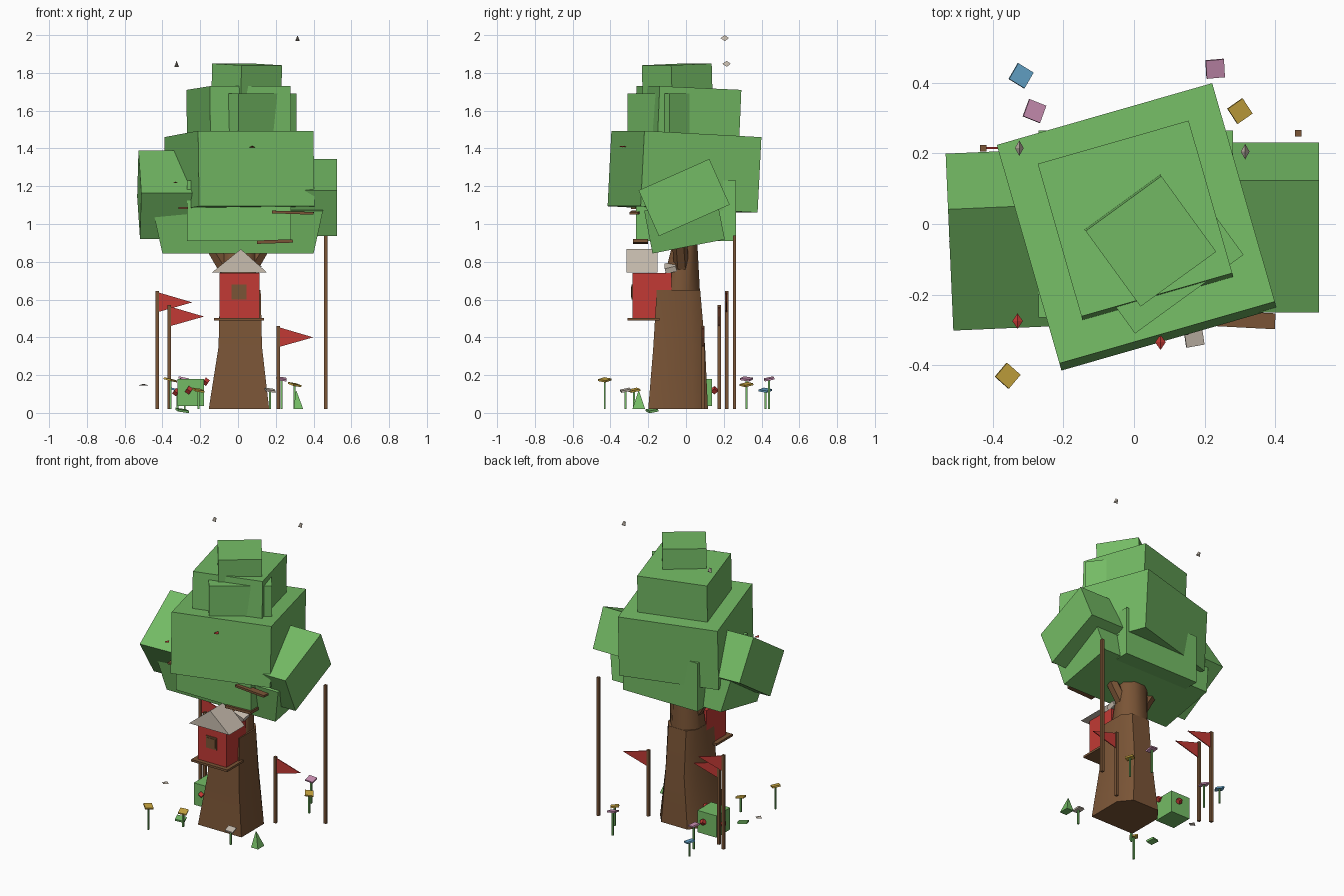
import bpy, math
from mathutils import Vector

if "Cube" in bpy.data.objects:
    bpy.data.objects.remove(bpy.data.objects["Cube"], do_unlink=True)


def material(name, rgb):
    m = bpy.data.materials.new(name)
    m.use_nodes = True
    m.diffuse_color = (*rgb, 1)
    m.node_tree.nodes["Principled BSDF"].inputs["Base Color"].default_value = (*rgb, 1)
    return m


LEAF = material("leaf green", (0.175, 0.50, 0.13))
WOOD = material("bark brown", (0.195, 0.09, 0.037))
RED = material("paint red", (0.54, 0.042, 0.035))
CREAM = material("roof cream", (0.58, 0.51, 0.43))
BLUE = material("petal blue", (0.13, 0.38, 0.60))
PINK = material("petal pink", (0.58, 0.27, 0.44))
YELLOW = material("petal yellow", (0.58, 0.38, 0.05))


def mesh(name, mat, verts, faces):
    me = bpy.data.meshes.new(name)
    me.from_pydata(verts, [], faces)
    me.materials.append(mat)
    ob = bpy.data.objects.new(name, me)
    bpy.context.collection.objects.link(ob)
    return ob


def place(ob, loc, rot):
    ob.location = loc
    ob.rotation_euler = [math.radians(a) for a in rot]


def box(name, mat, loc, size, rot=(0, 0, 0)):
    x, y, z = (s / 2 for s in size)
    verts = [(i * x, j * y, k * z) for k in (-1, 1) for i, j in ((-1, -1), (1, -1), (1, 1), (-1, 1))]
    faces = [(3, 2, 1, 0), (4, 5, 6, 7)] + [(i, (i + 1) % 4, (i + 1) % 4 + 4, i + 4) for i in range(4)]
    place(mesh(name, mat, verts, faces), loc, rot)


def polygon(n):
    return [(math.cos(math.tau * (i + 0.5) / n), math.sin(math.tau * (i + 0.5) / n)) for i in range(n)]


def loft(name, mat, rings, outline):
    """Skin a flat outline scaled to rings of (x, y, z, half width, half depth)."""
    n = len(outline)
    verts = [(x + rx * u, y + ry * v, z) for x, y, z, rx, ry in rings for u, v in outline]
    faces = [tuple(range(n))[::-1], tuple(range(len(verts) - n, len(verts)))]
    for r in range(0, len(verts) - n, n):
        faces += [(r + i, r + (i + 1) % n, r + n + (i + 1) % n, r + n + i) for i in range(n)]
    return mesh(name, mat, verts, faces)


def prism(name, mat, outline, y0, y1):
    """Extrude an outline in x and z along y."""
    n = len(outline)
    verts = [(x, y, z) for y in (y0, y1) for x, z in outline]
    faces = [tuple(range(n)), tuple(reversed(range(n, 2 * n)))]
    faces += [((i + 1) % n, i, i + n, (i + 1) % n + n) for i in range(n)]
    return mesh(name, mat, verts, faces)


# Foliage blocks
box("crown_tip", LEAF, (0.045, -0.045, 1.70), (0.265, 0.265, 0.29), (2, 0, 36))
box("crown_core", LEAF, (0.045, -0.045, 1.52), (0.38, 0.38, 0.34), (0, 0, 36))
box("crown_upper", LEAF, (0.005, 0.008, 1.54), (0.445, 0.45, 0.36), (-2.5, 0, 16))
box("crown_main", LEAF, (0.008, -0.008, 1.277), (0.635, 0.645, 0.40), (-3, 0, 16))
box("crown_base", LEAF, (0.005, 0.0, 1.07), (0.55, 0.53, 0.32))
box("crown_left", LEAF, (0.388, -0.01, 1.14), (0.272, 0.41, 0.265), (24, 0, 0))
box("crown_right", LEAF, (-0.378, -0.045, 1.155), (0.29, 0.41, 0.29), (33, 0, 2.5))
lower = prism("crown_lower", LEAF, [(-0.4, -0.115), (0.4, -0.115), (0.45, 0.115), (-0.45, 0.115)], -0.195, 0.195)
place(lower, (0, -0.008, 0.994), (11, 0, 0))

# Trunk: squared foot with cut back corners, rounder top, two boughs
FOOT = [(-1, -1), (1, -1), (1, 0.5), (0.6, 1), (-0.6, 1), (-1, 0.5)]
foot = loft("trunk_foot", WOOD, [(0.005, -0.042, 0.02, 0.16, 0.158), (0.012, -0.036, 0.35, 0.115, 0.137),
                                 (0.012, -0.04, 0.65, 0.108, 0.115)], FOOT)
top = loft("trunk_top", WOOD, [(0.008, -0.035, 0.6, 0.112, 0.12), (0.008, 0.0, 0.95, 0.1, 0.062)], polygon(8))
for side in (-1, 1):
    loft("bough", WOOD, [(side * 0.04, -0.02, 0.72, 0.05, 0.04),
                         (side * 0.2, -0.04, 0.98, 0.04, 0.04)], polygon(6))
box("upper_twig", WOOD, (0.29, -0.27, 1.06), (0.22, 0.045, 0.014), (0, 2, -3))
box("lower_twig", WOOD, (0.195, -0.24, 0.907), (0.19, 0.08, 0.018), (0, -2, 0))
box("side_twig", WOOD, (-0.29, -0.26, 1.085), (0.05, 0.06, 0.012))

# Tree house
box("house_wall", RED, (0.008, -0.18, 0.615), (0.21, 0.205, 0.25))
box("house_platform", WOOD, (0.005, -0.225, 0.496), (0.265, 0.17, 0.014))
prism("house_roof", CREAM, [(-0.14, 0.742), (0.155, 0.742), (0.015, 0.867)], -0.315, -0.15)
box("window_frame", WOOD, (0.005, -0.284, 0.64), (0.08, 0.009, 0.08))
box("window_pane", WOOD, (0.005, -0.289, 0.64), (0.06, 0.006, 0.06))
box("roof_scrap", CREAM, (0.08, -0.08, 0.77), (0.08, 0.06, 0.03), (15, 20, 0))

# Flag poles and one bare post
for x, y, height, flag in ((-0.427, 0.215, 0.645, True), (-0.365, 0.175, 0.57, True),
                           (0.213, 0.09, 0.46, True), (0.465, 0.257, 0.94, False)):
    box("pole", WOOD, (x, y, (height + 0.02) / 2), (0.018, 0.018, height - 0.02))
    if flag:
        prism("flag", RED, [(x + 0.008, height - 0.11), (x + 0.185, height - 0.06), (x + 0.008, height - 0.008)],
              y - 0.003, y + 0.003)

# Bush with berries
box("bush", LEAF, (-0.25, 0.065, 0.108), (0.14, 0.145, 0.145))
for p in ((-0.26, -0.015, 0.12), (-0.17, 0.03, 0.165), (-0.23, 0.15, 0.12), (-0.328, 0.08, 0.11)):
    box("berry", RED, p, (0.026, 0.026, 0.026), (45, 35, 0))

# Flowers on thin stems
for x, y, z, mat, turn in ((-0.32, 0.42, 0.12, BLUE, 60), (-0.282, 0.32, 0.18, PINK, 70),
                           (0.23, 0.44, 0.18, PINK, 5), (0.3, 0.32, 0.15, YELLOW, 35),
                           (-0.358, -0.43, 0.175, YELLOW, 50), (0.17, -0.32, 0.12, CREAM, 10),
                           (-0.21, -0.275, 0.12, YELLOW, 20)):
    box("stem", LEAF, (x, y, z / 2 + 0.01), (0.01, 0.01, z - 0.02))
    box("blossom", mat, (x, y, z), (0.052, 0.052, 0.01), (12, 8, turn))

# Grass tuft and ground leaf
loft("grass_tuft", LEAF, [(0.32, -0.25, 0.02, 0.036, 0.048), (0.308, -0.25, 0.115, 0.003, 0.003)], polygon(4))
box("ground_leaf", LEAF, (-0.295, -0.18, 0.013), (0.06, 0.05, 0.012), (10, 8, 20))


# Birds made of two folded wings
def bird(name, mat, loc, span, height):
    c = Vector(loc)
    pts = [(0, -0.022, 0), (0, 0.022, 0), (-span / 2, 0, -height), (span / 2, 0, -height), (0, 0, height)]
    mesh(name, mat, [c + Vector(p) for p in pts],
         [(0, 4, 2), (4, 1, 2), (4, 0, 3), (1, 4, 3), (0, 2, 3), (1, 3, 2)])


bird("white_bird", CREAM, (0.315, 0.205, 1.984), 0.025, 0.016)
bird("white_bird", CREAM, (-0.325, 0.215, 1.848), 0.025, 0.016)
bird("white_bird", CREAM, (-0.5, -0.05, 0.15), 0.05, 0.004)
bird("red_bird", RED, (-0.33, -0.275, 1.22), 0.03, 0.004)
bird("red_bird", RED, (0.075, -0.335, 1.41), 0.03, 0.004)

# Smooth bark
bpy.ops.object.select_all(action="DESELECT")
for ob in (foot, top):
    ob.select_set(True)
bpy.context.view_layer.objects.active = top
bpy.ops.object.shade_smooth_by_angle(angle=math.radians(50))
